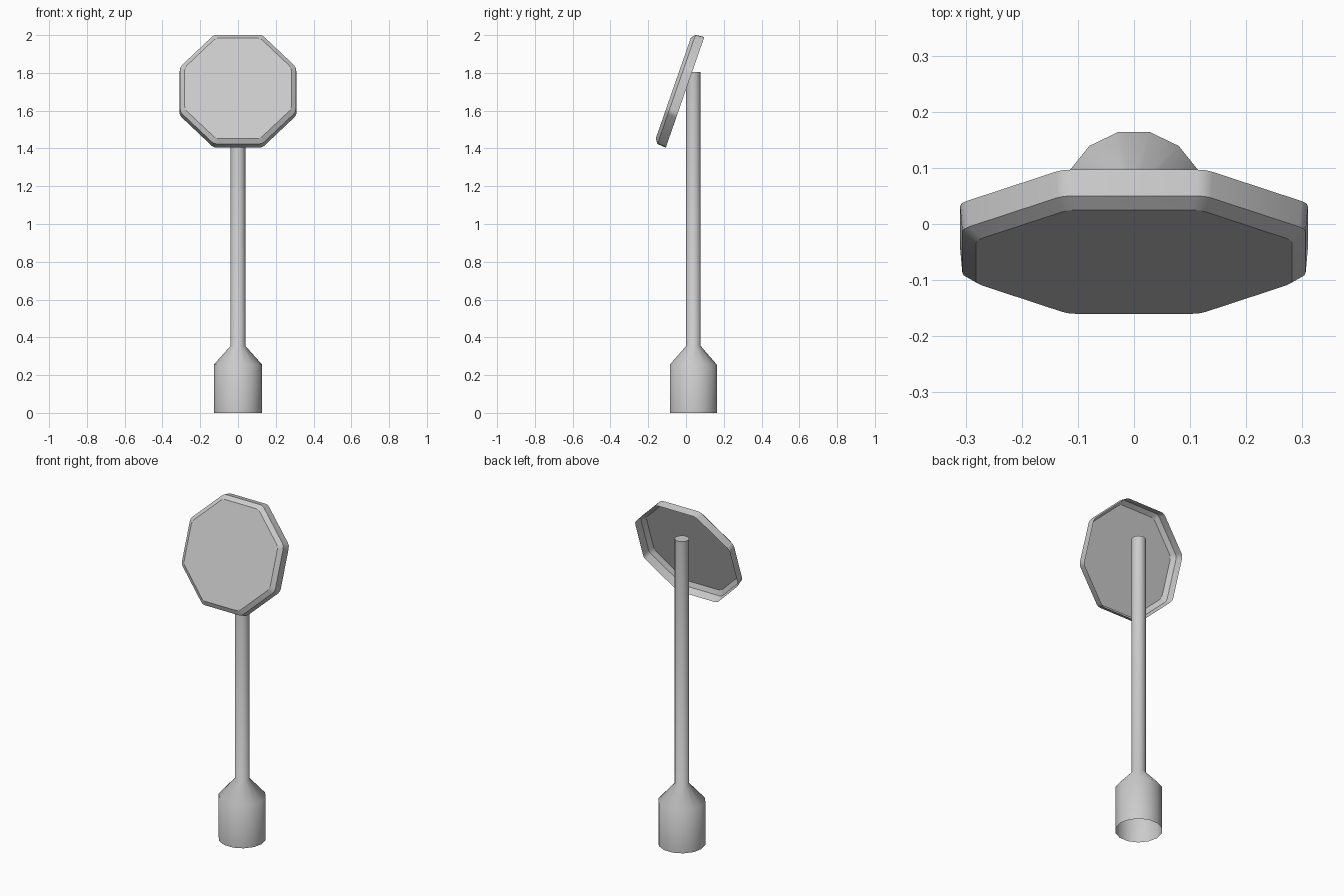
import bpy, bmesh
from math import sin, cos, pi, radians
from mathutils import Vector

if "Cube" in bpy.data.objects:
    bpy.data.objects.remove(bpy.data.objects["Cube"])


def loft(name, rings, loc=(0, 0, 0), rot=(0, 0, 0), smooth=35):
    """Skin counter-clockwise rings from low to high z; cap only the last."""
    bm = bmesh.new()
    loops = [[bm.verts.new(p) for p in ring] for ring in rings]
    for a, b in zip(loops, loops[1:]):
        n = len(a)
        for i in range(n):
            j = (i + 1) % n
            bm.faces.new((a[i], a[j], b[j], b[i]))
    bm.faces.new(loops[-1])
    me = bpy.data.meshes.new(name)
    bm.to_mesh(me)
    bm.free()
    ob = bpy.data.objects.new(name, me)
    bpy.context.collection.objects.link(ob)
    ob.location, ob.rotation_euler = loc, rot
    bpy.ops.object.select_all(action='DESELECT')
    ob.select_set(True)
    bpy.context.view_layer.objects.active = ob
    bpy.ops.object.shade_smooth_by_angle(angle=radians(smooth))
    return ob


def circle(r, z, n=14):
    return [(r * cos(2 * pi * i / n), r * sin(2 * pi * i / n), z) for i in range(n)]


def octagon(apothem, z, cut=0.016):
    """Flat-topped octagon with small rounded corners."""
    r = apothem / cos(pi / 8)
    c = [Vector((r * cos(pi / 8 + k * pi / 4), r * sin(pi / 8 + k * pi / 4), z))
         for k in range(8)]
    pts = []
    for k in range(8):
        p = c[k]
        a = p + (c[k - 1] - p).normalized() * cut
        b = p + (c[(k + 1) % 8] - p).normalized() * cut
        pts += [a, a * 0.25 + p * 0.5 + b * 0.25, b]
    return pts


# Post: open-bottomed foot, sloped shoulder and pole with a flat cap
loft("post", [circle(0.128, 0), circle(0.128, 0.255),
              circle(0.039, 0.355), circle(0.039, 1.805)],
     loc=(0, 0.039, 0), smooth=50)

# Tilted sign panel: hollow shell, open at the back, bevelled front rim
loft("sign_panel", [octagon(0.310, -0.066), octagon(0.306, -0.018),
                    octagon(0.282, 0)],
     loc=(0, -0.0675, 1.7185), rot=(radians(70.8), 0, 0), smooth=30)
